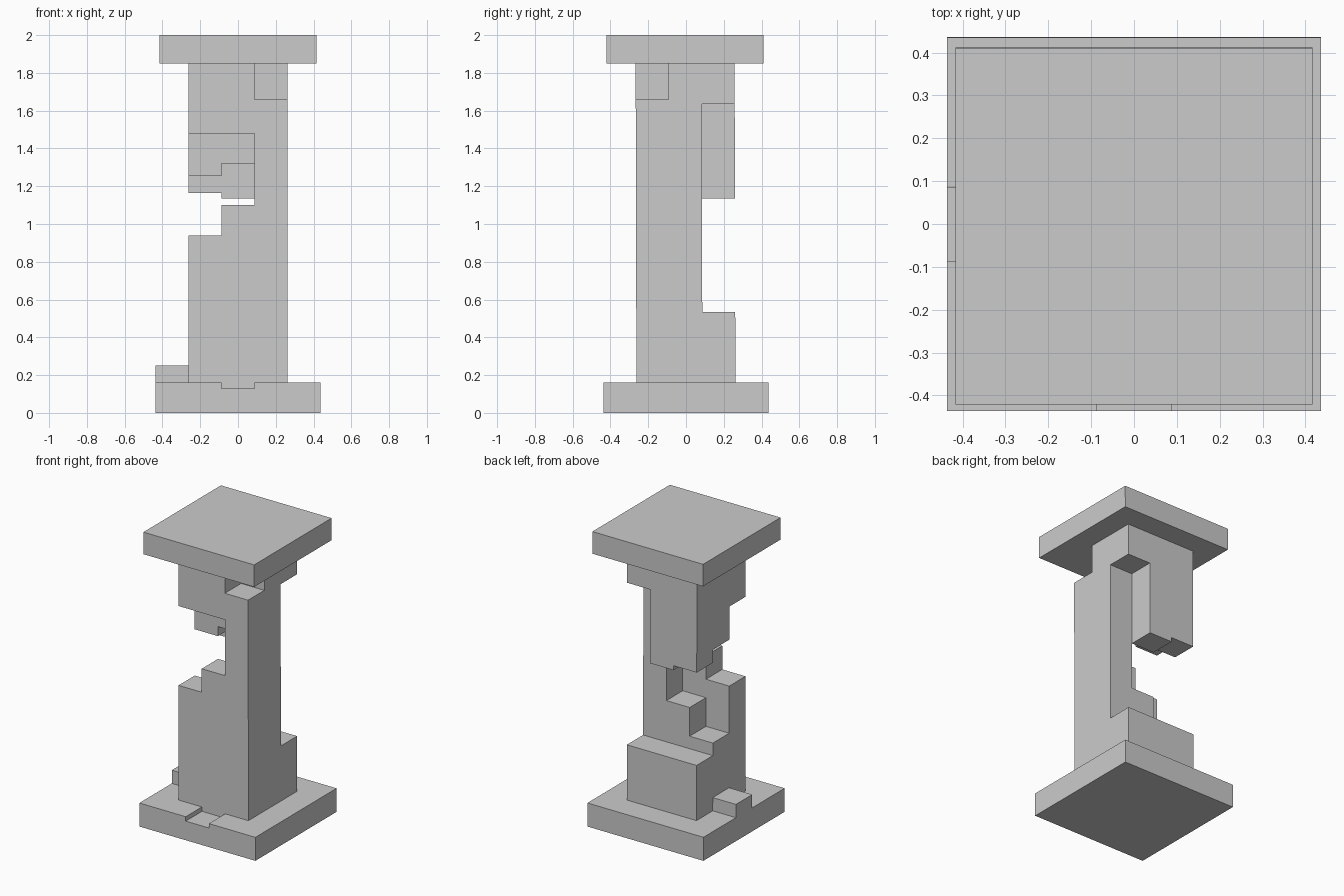
import bpy, bmesh

if "Cube" in bpy.data.objects:
    bpy.data.objects.remove(bpy.data.objects["Cube"])

# Plan grid: base edge, capital edge, then the 3x3 shaft cells (mirrored)
half = [0.0875, 0.262, 0.416, 0.436]
XY = [-v for v in reversed(half)] + half
BASE, NECK, TOP = 0.16, 1.85, 2.0

# Shaft cells, rows front to back, columns left to right
LOWER = [[0.94, 1.10, 1.66],      # top of the standing stump
         [0.62, 0.815, NECK],
         [0.535, 0.535, 0.535]]
UPPER = [[1.48, 1.48, NECK],      # underside of the hanging remains
         [1.255, 1.32, NECK],
         [1.165, 1.135, 1.635]]
CHIP, LUMP = 0.13, 0.25           # notch in base front, stone on base left

Z = sorted({0, CHIP, BASE, LUMP, NECK, TOP}
           | {h for grid in (LOWER, UPPER) for row in grid for h in row})


def part_at(i, j, k):
    """Name of the part filling a grid box, or None when empty."""
    if not (0 <= i < 7 and 0 <= j < 7 and 0 <= k < len(Z) - 1):
        return None
    z = (Z[k] + Z[k + 1]) / 2
    if z > NECK:
        return "capital" if 1 <= i <= 5 and 1 <= j <= 5 else None
    c, r = i - 2, j - 2
    in_shaft = 0 <= c < 3 and 0 <= r < 3
    if z < BASE:
        chipped = i == 3 and j < 2 and z > CHIP
        return None if chipped else "base"
    if in_shaft:
        if z < LOWER[r][c]:
            return "lower_shaft"
        return "upper_shaft" if z > UPPER[r][c] else None
    return "base" if i < 2 and j == 3 and z < LUMP else None


# Collect only the exposed faces of each part
meshes = {n: bmesh.new() for n in ("base", "lower_shaft", "upper_shaft", "capital")}
axes = (XY, XY, Z)
for i in range(7):
    for j in range(7):
        for k in range(len(Z) - 1):
            name = part_at(i, j, k)
            if not name:
                continue
            cell = (i, j, k)
            for a in range(3):
                for side in (0, 1):
                    near = list(cell)
                    near[a] += 2 * side - 1
                    if part_at(*near):
                        continue
                    b, c = (a + 1) % 3, (a + 2) % 3
                    loop = [(0, 0), (1, 0), (1, 1), (0, 1)]
                    verts = []
                    for u, v in (loop if side else loop[::-1]):
                        p = [0, 0, 0]
                        p[a] = axes[a][cell[a] + side]
                        p[b] = axes[b][cell[b] + u]
                        p[c] = axes[c][cell[c] + v]
                        p[1] -= 0.0025 * p[2]      # the pillar leans very slightly
                        verts.append(meshes[name].verts.new(p))
                    meshes[name].faces.new(verts)

# Weld, simplify and add each part to the scene
for name, bm in meshes.items():
    bmesh.ops.remove_doubles(bm, verts=bm.verts[:], dist=1e-5)
    bmesh.ops.dissolve_limit(bm, angle_limit=0.01, verts=bm.verts[:], edges=bm.edges[:])
    me = bpy.data.meshes.new(name)
    bm.to_mesh(me)
    bm.free()
    bpy.context.collection.objects.link(bpy.data.objects.new(name, me))
